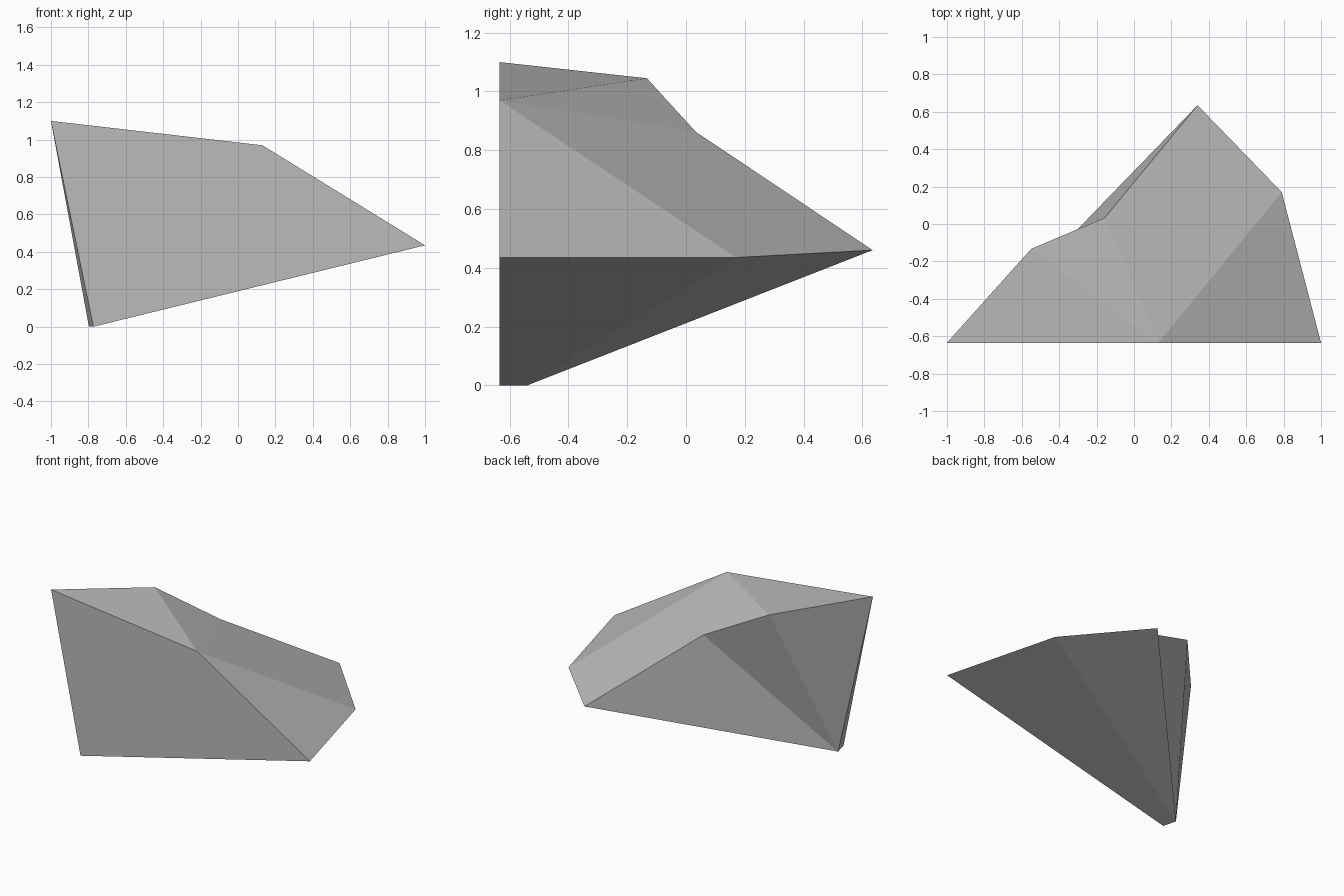
import bpy
import bmesh

cube = bpy.data.objects.get("Cube")
if cube:
    bpy.data.objects.remove(cube, do_unlink=True)

# Plain grey stone
stone = bpy.data.materials.new("stone_grey")
stone.use_nodes = True
grey = (0.5, 0.5, 0.5, 1.0)
stone.diffuse_color = grey
stone.node_tree.nodes["Principled BSDF"].inputs["Base Color"].default_value = grey

FRONT = -0.635  # the flat cut front plane

# Corners of the faceted rock shard
corners = {
    "peak": (-1.0, FRONT, 1.1),
    "brow": (0.13, FRONT, 0.97),
    "tip": (1.0, FRONT, 0.435),
    "foot": (-0.773, FRONT, 0.0),
    "heel": (-0.797, -0.54, 0.0),
    "crown": (-0.55, -0.133, 1.045),
    "saddle": (-0.157, 0.033, 0.863),
    "tail": (0.34, 0.635, 0.46),
    "flank": (0.79, 0.17, 0.435),
}

facets = [
    "foot tip brow peak",        # flat front
    "peak brow crown",           # top
    "brow saddle crown",
    "brow flank tail saddle",    # back slope
    "brow tip flank",            # side slope
    "peak heel foot",            # narrow side
    "peak crown heel",           # back
    "crown saddle heel",
    "saddle tail heel",
    "foot heel flank tip",       # underside
    "heel tail flank",
]

bm = bmesh.new()
verts = {name: bm.verts.new(co) for name, co in corners.items()}
for facet in facets:
    bm.faces.new([verts[name] for name in facet.split()])
bmesh.ops.recalc_face_normals(bm, faces=bm.faces)

mesh = bpy.data.meshes.new("rock_shard")
bm.to_mesh(mesh)
bm.free()
mesh.materials.append(stone)
bpy.context.collection.objects.link(bpy.data.objects.new("rock_shard", mesh))
